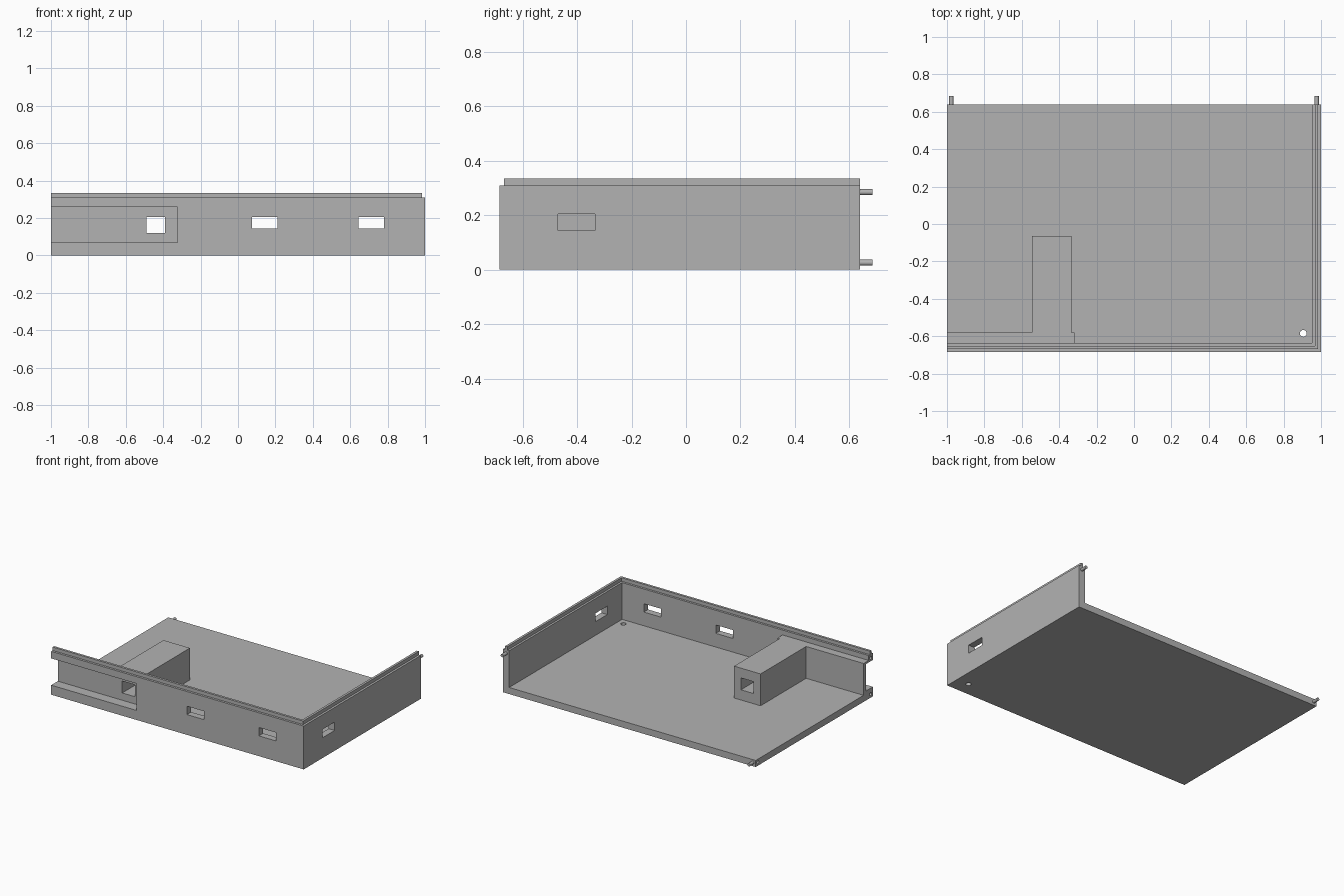
import bpy, bmesh, math
from mathutils import Matrix

if "Cube" in bpy.data.objects:
    bpy.data.objects.remove(bpy.data.objects["Cube"], do_unlink=True)

grey = bpy.data.materials.new("plain_grey")
grey.use_nodes = True
colour = (0.45, 0.45, 0.45, 1)
grey.diffuse_color = colour
grey.node_tree.nodes["Principled BSDF"].inputs["Base Color"].default_value = colour


def finish(name, bm):
    bmesh.ops.recalc_face_normals(bm, faces=bm.faces)
    mesh = bpy.data.meshes.new(name)
    bm.to_mesh(mesh)
    bm.free()
    mesh.materials.append(grey)
    obj = bpy.data.objects.new(name, mesh)
    bpy.context.collection.objects.link(obj)
    return obj


def prism(name, outline, z0, z1):
    bm = bmesh.new()
    face = bm.faces.new([bm.verts.new((x, y, z0)) for x, y in outline])
    up = bmesh.ops.extrude_face_region(bm, geom=[face])["geom"]
    verts = [v for v in up if isinstance(v, bmesh.types.BMVert)]
    bmesh.ops.translate(bm, vec=(0, 0, z1 - z0), verts=verts)
    return finish(name, bm)


def box(name, x, y, z):
    return prism(name, [(x[0], y[0]), (x[1], y[0]), (x[1], y[1]), (x[0], y[1])], *z)


def rod(name, centre, radius, length, axis):
    turn = {"X": Matrix.Rotation(math.pi / 2, 4, "Y"),
            "Y": Matrix.Rotation(math.pi / 2, 4, "X"),
            "Z": Matrix()}[axis]
    bm = bmesh.new()
    bmesh.ops.create_cone(bm, cap_ends=True, segments=24, radius1=radius, radius2=radius,
                          depth=length, matrix=Matrix.Translation(centre) @ turn)
    return finish(name, bm)


def combine(target, tool, operation):
    mod = target.modifiers.new("combine", "BOOLEAN")
    mod.operation, mod.object, mod.solver = operation, tool, "EXACT"
    bpy.context.view_layer.objects.active = target
    bpy.ops.object.modifier_apply(modifier=mod.name)
    bpy.data.objects.remove(tool, do_unlink=True)


FRONT, BACK = -0.685, 0.64


def corner_strip(name, near, far, z0, z1):
    """L-shaped strip along the front and left walls, inset between near and far."""
    return prism(name, [(-1, FRONT + near), (1 - near, FRONT + near), (1 - near, BACK),
                        (1 - far, BACK), (1 - far, FRONT + far), (-1, FRONT + far)], z0, z1)


# Floor, two walls and the raised tongue along their top
body = box("tray_body", (-1, 1), (FRONT, BACK), (0, 0.047))
combine(body, corner_strip("walls", 0, 0.048, 0, 0.31), "UNION")
combine(body, corner_strip("tongue", 0.016, 0.033, 0.29, 0.335), "UNION")

# Inner housing behind the recess and its long tunnel block
combine(body, box("housing", (-1, -0.318), (-0.66, -0.58), (0.02, 0.275)), "UNION")
combine(body, box("tunnel_block", (-0.545, -0.335), (-0.63, -0.065), (0.02, 0.275)), "UNION")

# Recess in the front, open at the right end, and the tunnel through the block
combine(body, box("recess", (-1.1, -0.324), (-0.8, -0.61), (0.068, 0.26)), "DIFFERENCE")
combine(body, box("tunnel", (-0.49, -0.39), (-0.8, 0.1), (0.12, 0.205)), "DIFFERENCE")

# Windows in the front and left walls
for x in ((0.075, 0.21), (0.645, 0.78)):
    combine(body, box("front_window", x, (-0.8, -0.6), (0.145, 0.205)), "DIFFERENCE")
combine(body, box("side_window", (0.9, 1.1), (-0.47, -0.335), (0.145, 0.205)), "DIFFERENCE")

# Round hole in the floor and peg sockets in the right end
combine(body, rod("floor_hole", (0.905, -0.585, 0.02), 0.018, 0.2, "Z"), "DIFFERENCE")
for y, z in ((-0.66, 0.285), (-0.66, 0.025), (0.615, 0.025)):
    combine(body, rod("socket", (-1, y, z), 0.011, 0.08, "X"), "DIFFERENCE")

# Joining pegs at the back
for name, x, z in (("left_peg", 0.977, 0.285), ("right_peg", -0.977, 0.026)):
    peg = rod(name, (x, 0.6575, z), 0.011, 0.055, "Y")
    bpy.ops.object.select_all(action="DESELECT")
    peg.select_set(True)
    bpy.context.view_layer.objects.active = peg
    bpy.ops.object.shade_smooth_by_angle()
